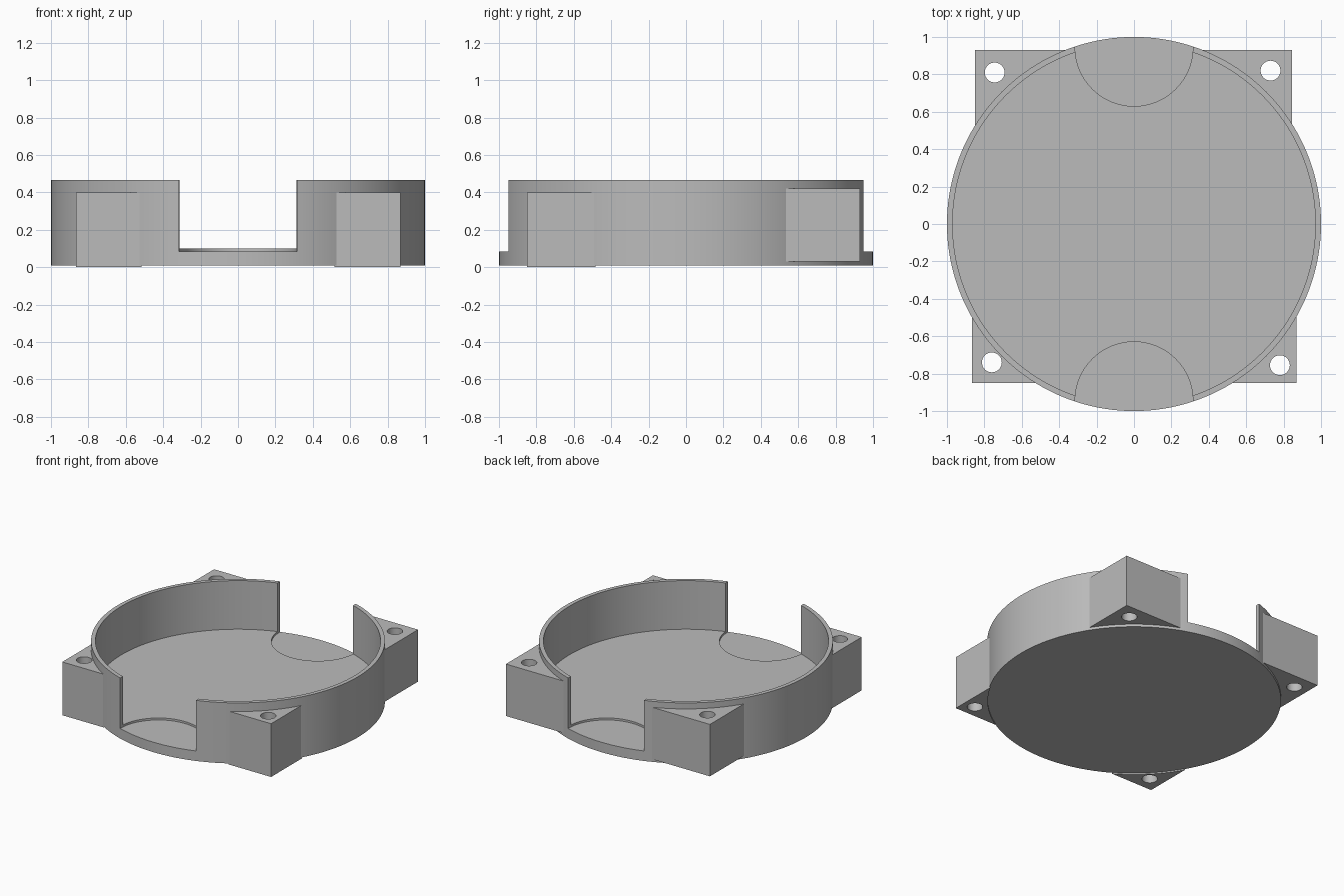
import bpy, bmesh, math

default = bpy.data.objects.get("Cube")
if default:
    bpy.data.objects.remove(default)

SEGMENTS = 160
grey = bpy.data.materials.new("plain grey")
grey.use_nodes = True
colour = (0.5, 0.5, 0.5, 1)
grey.diffuse_color = colour
grey.node_tree.nodes["Principled BSDF"].inputs["Base Color"].default_value = colour


def finish(name, bm):
    bmesh.ops.recalc_face_normals(bm, faces=bm.faces)
    mesh = bpy.data.meshes.new(name)
    bm.to_mesh(mesh)
    bm.free()
    obj = bpy.data.objects.new(name, mesh)
    bpy.context.collection.objects.link(obj)
    mesh.materials.append(grey)
    return obj


def cylinder(name, x, y, radius, low, high, segments):
    bm = bmesh.new()
    bmesh.ops.create_cone(bm, cap_ends=True, segments=segments, radius1=radius,
                          radius2=radius, depth=high - low)
    bmesh.ops.translate(bm, verts=bm.verts, vec=(x, y, (low + high) / 2))
    return finish(name, bm)


def cut(obj, cutter):
    cutter.hide_render = True
    mod = obj.modifiers.new("cut", 'BOOLEAN')
    mod.operation = 'DIFFERENCE'
    mod.solver = 'EXACT'
    mod.object = cutter
    bpy.ops.object.select_all(action='DESELECT')
    bpy.context.view_layer.objects.active = obj
    obj.select_set(True)
    bpy.ops.object.modifier_apply(modifier=mod.name)
    bpy.data.objects.remove(cutter)


def smooth(obj):
    bpy.ops.object.select_all(action='DESELECT')
    bpy.context.view_layer.objects.active = obj
    obj.select_set(True)
    bpy.ops.object.shade_smooth_by_angle(angle=math.radians(30))


# Round tray with a thin wall and a recessed floor
tray = cylinder("round_tray", 0, 0, 1, 0.01, 0.465, SEGMENTS)
cut(tray, cylinder("cavity_cutter", 0, 0, 0.97, 0.1, 0.6, SEGMENTS))

# Round finger notches at the front and back
for side in (-1, 1):
    cut(tray, cylinder("notch_cutter", 0, side * 0.945, 0.315, 0.085, 0.6, 96))
smooth(tray)


# Corner mounting block: square corner outside, concave against the wall inside
def mounting_block(name, x, y, low, high, hole_x, hole_y):
    radius = 0.995
    start = math.atan2(math.copysign(math.sqrt(radius**2 - x * x), y), x)
    end = math.atan2(y, math.copysign(math.sqrt(radius**2 - y * y), x))
    steps = 20
    angles = [start + (end - start) * i / steps for i in range(steps + 1)]
    bm = bmesh.new()
    verts = [bm.verts.new((radius * math.cos(a), radius * math.sin(a), low))
             for a in angles]
    verts.append(bm.verts.new((x, y, low)))
    face = bm.faces.new(verts)
    top = bmesh.ops.extrude_face_region(bm, geom=[face])["geom"]
    bmesh.ops.translate(bm, vec=(0, 0, high - low),
                        verts=[v for v in top if isinstance(v, bmesh.types.BMVert)])
    block = finish(name, bm)
    cut(block, cylinder("hole_cutter", hole_x, hole_y, 0.053, -0.2, 0.7, 40))
    smooth(block)


mounting_block("front_left_block", 0.87, -0.85, 0, 0.4, 0.78, -0.755)
mounting_block("front_right_block", -0.865, -0.85, 0, 0.4, -0.76, -0.74)
mounting_block("back_left_block", 0.845, 0.93, 0.03, 0.42, 0.73, 0.82)
mounting_block("back_right_block", -0.85, 0.93, 0.03, 0.42, -0.745, 0.81)
